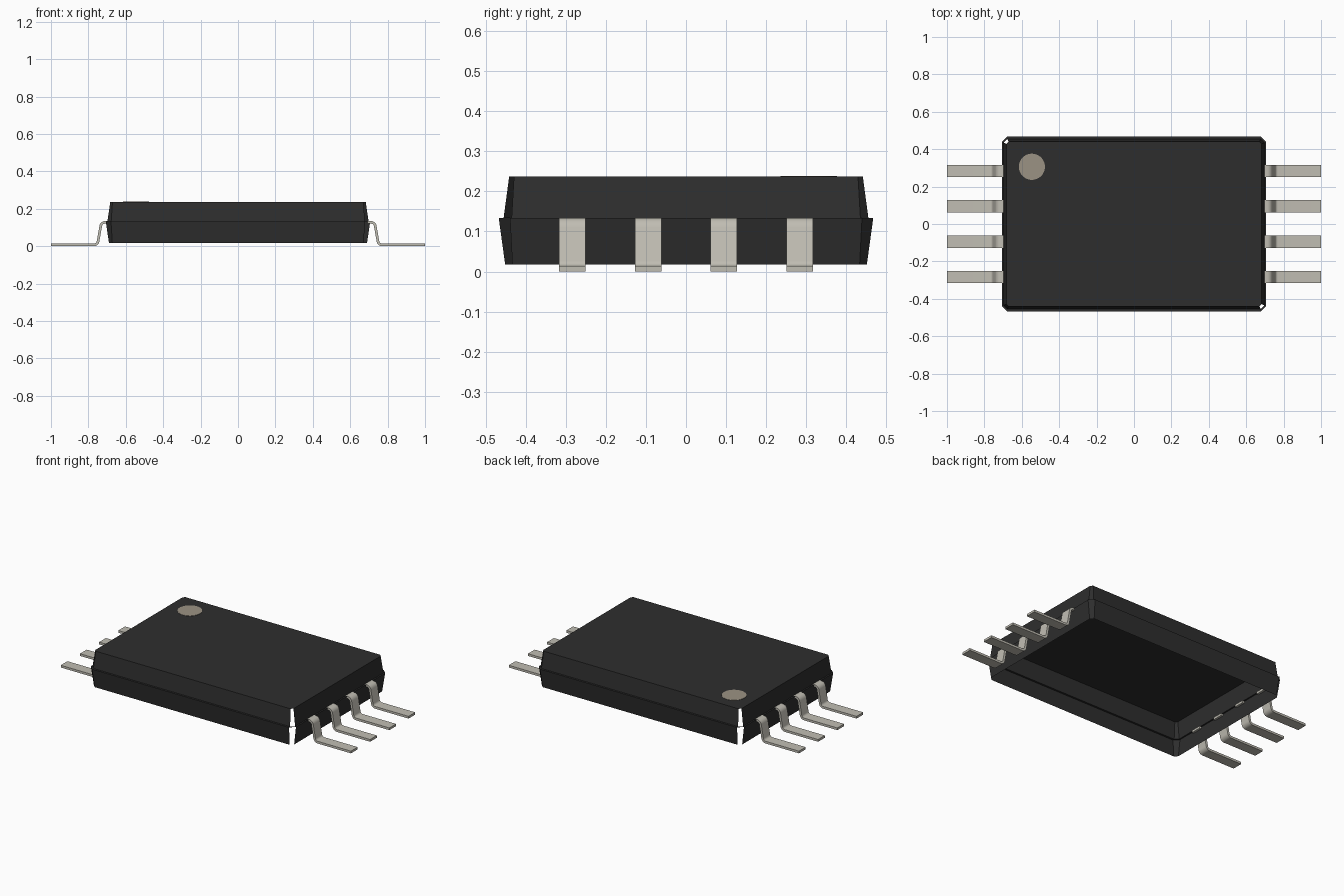
import bpy, bmesh, math

cube = bpy.data.objects.get("Cube")
if cube:
    bpy.data.objects.remove(cube, do_unlink=True)


def material(name, rgb, rough=0.6):
    m = bpy.data.materials.new(name)
    m.use_nodes = True
    m.diffuse_color = (*rgb, 1)
    bsdf = m.node_tree.nodes["Principled BSDF"]
    bsdf.inputs["Base Color"].default_value = (*rgb, 1)
    bsdf.inputs["Roughness"].default_value = rough
    return m


BLACK = material("black plastic", (0.027, 0.027, 0.027))
METAL = material("pale metal", (0.53, 0.51, 0.45))
TAN = material("marker tan", (0.33, 0.29, 0.23))


def finish(bm, name, mat):
    me = bpy.data.meshes.new(name)
    bm.to_mesh(me)
    bm.free()
    me.materials.append(mat)
    ob = bpy.data.objects.new(name, me)
    bpy.context.collection.objects.link(ob)
    return ob


# Body: open-bottomed shell of chamfered rings, (half x, half y, chamfer, z)
RINGS = [(0.690, 0.451, 0.018, 0.017),
         (0.707, 0.467, 0.028, 0.133),
         (0.698, 0.455, 0.020, 0.133),
         (0.683, 0.441, 0.012, 0.237)]


def ring(bm, hx, hy, c, z):
    # counter-clockwise; each pair of points is one corner chamfer
    pts = [(hx, hy - c), (hx - c, hy), (c - hx, hy), (-hx, hy - c),
           (-hx, c - hy), (c - hx, -hy), (hx - c, -hy), (hx, c - hy)]
    return [bm.verts.new((x, y, z)) for x, y in pts]


bm = bmesh.new()
rings = [ring(bm, *r) for r in RINGS]
OPEN_CORNERS = (2, 6)   # chamfers left open on two opposite corners
for k in range(3):
    lo, hi = rings[k], rings[k + 1]
    for i in range(8):
        if k != 1 and i in OPEN_CORNERS:
            continue
        j = (i + 1) % 8
        bm.faces.new((lo[i], lo[j], hi[j], hi[i]))
bm.faces.new(rings[3])
finish(bm, "body_shell", BLACK)

# Round marker on the top face
bm = bmesh.new()
bmesh.ops.create_cone(bm, cap_ends=True, segments=48, radius1=0.07,
                      radius2=0.07, depth=0.002)
bmesh.ops.translate(bm, verts=bm.verts, vec=(-0.546, 0.306, 0.2375))
finish(bm, "corner_marker", TAN)

# Lead profile: flat top, round bend, steep leg, round bend, flat foot
THICK, RADIUS, WIDTH, LEAN = 0.014, 0.022, 0.066, 10


def lead_edge(off):
    """One edge of the lead profile, offset from its centre line."""
    top_z, foot_z = 0.127, THICK / 2
    pts = [(0.692, top_z + off)]
    for i in range(7):
        a = math.radians(90 + (LEAN - 90) * i / 6)
        r = RADIUS + off
        pts.append((0.712 + r * math.cos(a), top_z - RADIUS + r * math.sin(a)))
    for i in range(7):
        a = math.radians(180 + LEAN + (90 - LEAN) * i / 6)
        r = RADIUS - off
        pts.append((0.770 + r * math.cos(a), foot_z + RADIUS + r * math.sin(a)))
    pts.append((1.0, foot_z + off))
    return pts


UPPER, LOWER = lead_edge(THICK / 2), lead_edge(-THICK / 2)


def make_lead(name, side, y):
    bm = bmesh.new()
    rows = [[bm.verts.new((side * x, y + dy, z)) for x, z in edge]
            for edge, dy in ((UPPER, -WIDTH / 2), (UPPER, WIDTH / 2),
                             (LOWER, WIDTH / 2), (LOWER, -WIDTH / 2))]
    for a in range(4):
        p, q = rows[a], rows[(a + 1) % 4]
        for i in range(len(p) - 1):
            bm.faces.new((p[i], p[i + 1], q[i + 1], q[i]))
    for end in (0, -1):
        bm.faces.new([r[end] for r in rows])
    bmesh.ops.recalc_face_normals(bm, faces=bm.faces)
    return finish(bm, name, METAL)


leads = []
for side, label in ((1, "left"), (-1, "right")):
    for n in range(4):
        leads.append(make_lead(f"lead_{label}_{n + 1}", side, (n - 1.5) * 0.189))

# Smooth the bends, keep the strip edges sharp
bpy.ops.object.select_all(action='DESELECT')
for ob in leads:
    ob.select_set(True)
bpy.context.view_layer.objects.active = leads[0]
bpy.ops.object.shade_smooth_by_angle(angle=math.radians(35))
